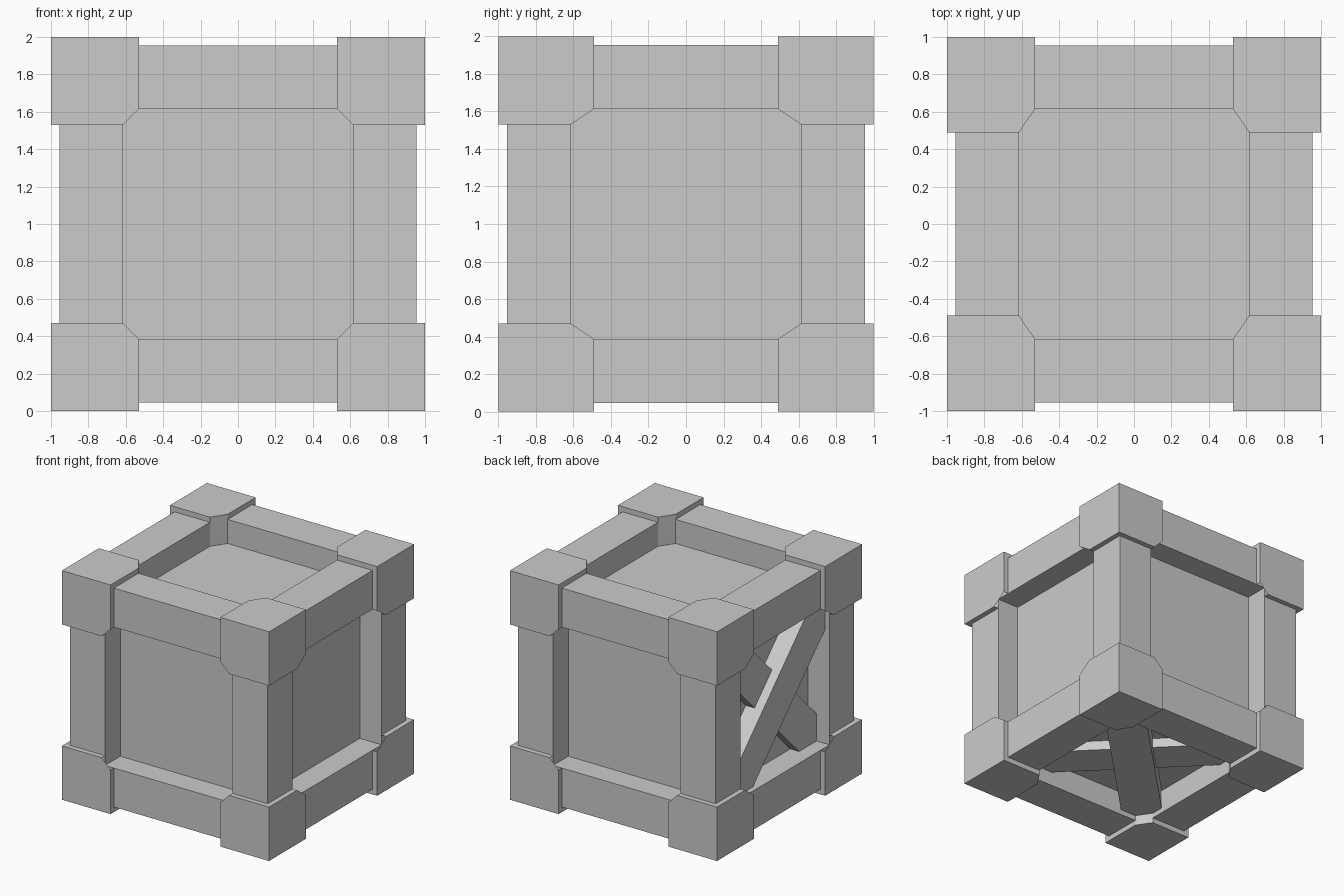
import bpy, bmesh, math
from itertools import product
from mathutils import Matrix, Vector

if "Cube" in bpy.data.objects:
    bpy.data.objects.remove(bpy.data.objects["Cube"])

grey = bpy.data.materials.new("plain_grey")
grey.diffuse_color = (0.6, 0.6, 0.6, 1)
grey.use_nodes = True
grey.node_tree.nodes["Principled BSDF"].inputs["Base Color"].default_value = grey.diffuse_color

INNER, OUTER, PANEL = 0.615, 0.955, 0.745   # beam section and panel depth
BLOCK = Vector((0.53, 0.49, 0.53))          # inner limits of the corner blocks


def add(name, bm):
    """Turn a bmesh centred on the origin into an object standing on z = 0."""
    bmesh.ops.translate(bm, verts=bm.verts, vec=(0, 0, 1))
    bmesh.ops.recalc_face_normals(bm, faces=bm.faces)
    mesh = bpy.data.meshes.new(name)
    bm.to_mesh(mesh)
    bm.free()
    mesh.materials.append(grey)
    bpy.context.collection.objects.link(bpy.data.objects.new(name, mesh))


def box(bm, lo, hi, turn=Matrix()):
    lo, hi = Vector(lo), Vector(hi)
    m = turn @ Matrix.Translation((lo + hi) / 2) @ Matrix.Diagonal((*(hi - lo), 1))
    return bmesh.ops.create_cube(bm, size=1, matrix=m)["verts"]


# Recessed panels on all six sides
bm = bmesh.new()
box(bm, (-PANEL,) * 3, (PANEL,) * 3)
add("recessed_panels", bm)

# Twelve edge beams running between the corner blocks
for axis, label in enumerate(("side_to_side", "front_to_back", "upright")):
    bm = bmesh.new()
    for signs in product((-1, 1), repeat=2):
        lo, hi = [0] * 3, [0] * 3
        lo[axis], hi[axis] = -0.7, 0.7
        for k, s in zip([i for i in range(3) if i != axis], signs):
            lo[k], hi[k] = sorted((s * INNER, s * OUTER))
        box(bm, lo, hi)
    add(label + "_beams", bm)

# Eight corner blocks, chamfered along their three inner edges
for sx, sy, sz in product((-1, 1), repeat=3):
    bm = bmesh.new()
    box(bm, BLOCK, (1, 1, 1))
    for a, b in ((0, 1), (0, 2), (1, 2)):
        co, no = Vector((1, 1, 1)), Vector((0, 0, 0))
        co[a], co[b] = BLOCK[a], INNER
        no[a], no[b] = INNER - BLOCK[b], INNER - BLOCK[a]
        cut = bmesh.ops.bisect_plane(bm, geom=bm.verts[:] + bm.edges[:] + bm.faces[:],
                                     plane_co=co, plane_no=no, clear_inner=True)
        edges = [e for e in cut["geom_cut"] if isinstance(e, bmesh.types.BMEdge)]
        bmesh.ops.holes_fill(bm, edges=edges, sides=0)
    bmesh.ops.scale(bm, verts=bm.verts, vec=(sx, sy, sz))
    add("corner_block", bm)

# Crossed braces on the underside and the left side; the outer one is thicker
to_left = Matrix.Rotation(math.radians(90), 4, 'Y')    # -z side turns to -x side
for side, base, outer_angle in (("bottom", Matrix(), 45), ("left", to_left, 45)):
    for label, depth, angle in (("outer", 0.91, outer_angle), ("inner", 0.83, -outer_angle)):
        bm = bmesh.new()
        turn = base @ Matrix.Rotation(math.radians(angle), 4, 'Z')
        box(bm, (-1, -0.17, -depth), (1, 0.17, -0.7), turn)
        add(f"{side}_{label}_brace", bm)
